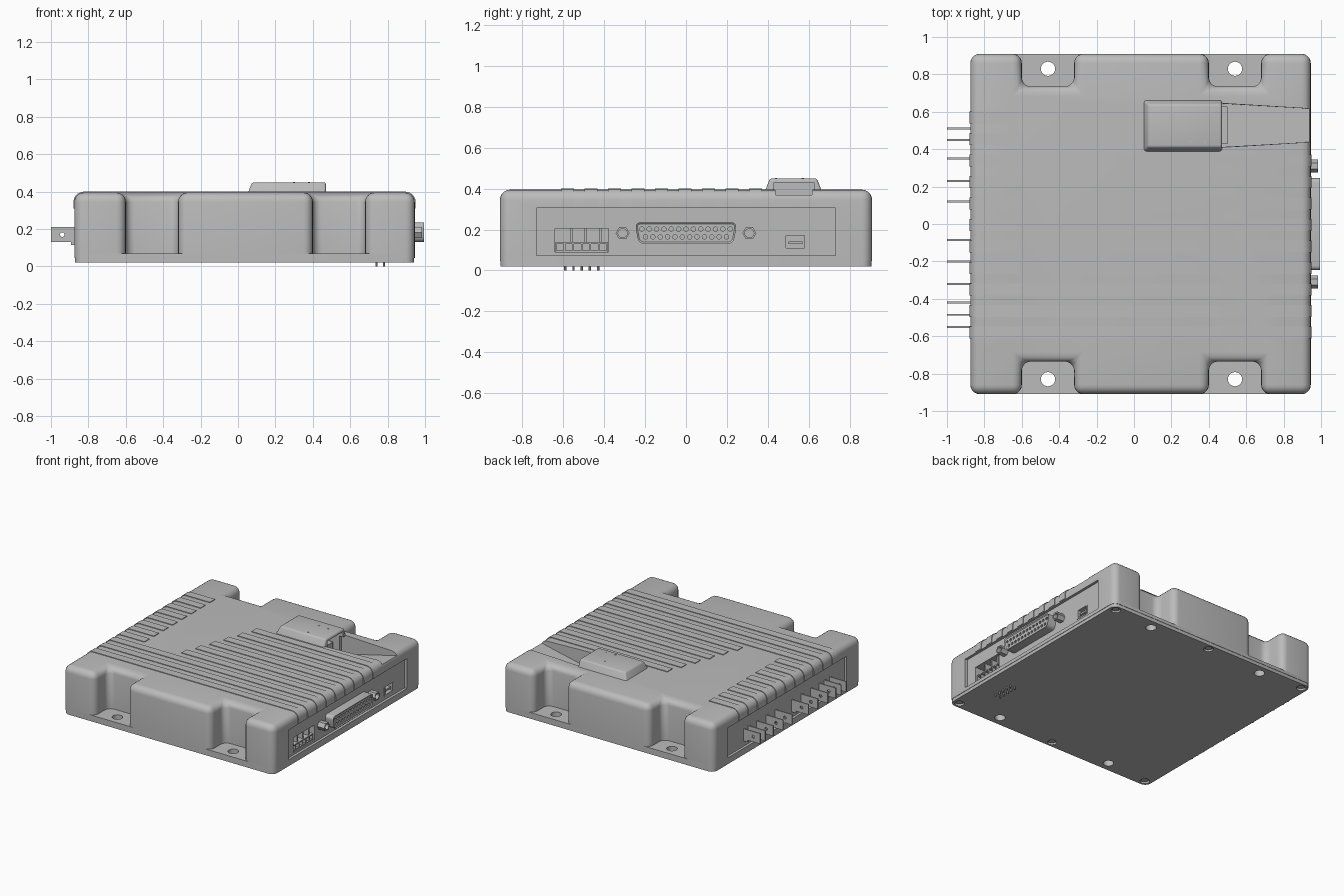
import bpy, bmesh, math
from mathutils import Matrix, Vector

cube = bpy.data.objects.get("Cube")
if cube:
    bpy.data.objects.remove(cube)

grey = bpy.data.materials.new("housing_grey")
grey.use_nodes = True
GREY = (0.5, 0.5, 0.5, 1)
grey.diffuse_color = GREY
grey.node_tree.nodes["Principled BSDF"].inputs["Base Color"].default_value = GREY


def finish(name, bm, smooth=False):
    bmesh.ops.recalc_face_normals(bm, faces=bm.faces)
    me = bpy.data.meshes.new(name)
    bm.to_mesh(me)
    bm.free()
    me.materials.append(grey)
    ob = bpy.data.objects.new(name, me)
    bpy.context.collection.objects.link(ob)
    if smooth:
        smooth_object(ob)
    return ob


def select(ob):
    bpy.ops.object.select_all(action='DESELECT')
    ob.select_set(True)
    bpy.context.view_layer.objects.active = ob


def smooth_object(ob):
    select(ob)
    bpy.ops.object.shade_smooth_by_angle(angle=math.radians(35))


def prism(bm, points, vec):
    """Extrude a closed loop of 3D points along vec."""
    face = bm.faces.new([bm.verts.new(p) for p in points])
    res = bmesh.ops.extrude_face_region(bm, geom=[face])
    moved = [g for g in res["geom"] if isinstance(g, bmesh.types.BMVert)]
    bmesh.ops.translate(bm, verts=moved, vec=vec)


def add_box(bm, x, y, z):
    c = Vector(((x[0] + x[1]) / 2, (y[0] + y[1]) / 2, (z[0] + z[1]) / 2))
    size = Matrix.Diagonal((x[1] - x[0], y[1] - y[0], z[1] - z[0], 1))
    bmesh.ops.create_cube(bm, size=1, matrix=Matrix.Translation(c) @ size)


def boxes(name, spans):
    bm = bmesh.new()
    for s in spans:
        add_box(bm, *s)
    return finish(name, bm)


def cylinders(name, centres, radius, depth, axis='Z', sides=24):
    turn = {'Z': Matrix(), 'X': Matrix.Rotation(math.pi / 2, 4, 'Y'),
            'Y': Matrix.Rotation(math.pi / 2, 4, 'X')}[axis]
    bm = bmesh.new()
    for c in centres:
        bmesh.ops.create_cone(bm, cap_ends=True, segments=sides, radius1=radius, radius2=radius,
                              depth=depth, matrix=Matrix.Translation(c) @ turn)
    return finish(name, bm, sides > 8)


def cut(targets, cutter):
    for ob in targets:
        mod = ob.modifiers.new("cut", 'BOOLEAN')
        mod.operation, mod.solver, mod.object = 'DIFFERENCE', 'EXACT', cutter
        select(ob)
        bpy.ops.object.modifier_apply(modifier=mod.name)
    bpy.data.objects.remove(cutter)


def slab(name, outline, z0, z1, radius, round_top):
    """Plan outline raised into a block with rounded upright and, if wanted, top edges."""
    bm = bmesh.new()
    prism(bm, [(x, y, z0) for x, y in outline], (0, 0, z1 - z0))
    edges = [e for e in bm.edges if abs(e.verts[0].co.z - e.verts[1].co.z) > 0.001
             or (round_top and min(v.co.z for v in e.verts) > z1 - 0.001)]
    bmesh.ops.bevel(bm, geom=edges, offset=radius, segments=5, profile=0.5, affect='EDGES')
    return finish(name, bm)


LEFT, RIGHT, HALF, TOP = -0.875, 0.945, 0.91, 0.395
MOUNT_X, MOUNT_Y = (-0.46, 0.54), 0.83

# Main housing with four mounting notches
front = [(LEFT, -HALF)]
for mx in MOUNT_X:
    front += [(mx - 0.14, -HALF), (mx - 0.14, -0.735), (mx + 0.14, -0.735), (mx + 0.14, -HALF)]
front.append((RIGHT, -HALF))
outline = front + [(x, -y) for x, y in reversed(front)]
housing = slab("housing", outline, 0.07, TOP, 0.05, True)


def rectangle(inset):
    a, b, h = LEFT + inset, RIGHT - inset, HALF - inset
    return [(a, -h), (b, -h), (b, h), (a, h)]


flange = slab("flange", rectangle(0), 0.045, 0.07, 0.05, False)
bottom = slab("bottom_plate", rectangle(0.003), 0.02, 0.045, 0.047, False)

# Mounting holes and bottom screw recesses
cut([flange, bottom], cylinders("hole_cutter", [(x, s * MOUNT_Y, 0.05) for x in MOUNT_X
                                               for s in (-1, 1)], 0.038, 0.2))
screws = [(x, s * 0.86, 0.02) for x in (-0.82, 0.035, 0.89) for s in (-1, 1)]
cut([bottom], cylinders("screw_cutter", screws, 0.034, 0.03))
cylinders("bottom_screws", [(x, y, 0.034) for x, y, z in screws], 0.024, 0.012)

# Recessed side panels
cut([housing], boxes("panel_cutter", [((RIGHT - 0.02, 1.1), (-0.73, 0.73), (0.072, 0.305)),
                                      ((-1.1, LEFT + 0.02), (-0.73, 0.73), (0.072, 0.305))]))
# Connector pockets
cut([housing], boxes("pocket_cutter", [((0.8, 1), (-0.64, -0.38), (0.09, 0.205)),
                                       ((0.85, 1), (0.48, 0.59), (0.1, 0.17))]))

# Top cover, cable channel and cavity
bm = bmesh.new()
add_box(bm, (0.05, 0.47), (0.385, 0.665), (0.385, 0.45))
for v in bm.verts:
    if v.co.z > 0.4:
        v.co.y += 0.025 if v.co.y < 0.5 else -0.025
        v.co.x += 0.025 if v.co.x < 0.2 else 0
bmesh.ops.bevel(bm, geom=[e for e in bm.edges if min(v.co.z for v in e.verts) > 0.4
                          or abs(e.verts[0].co.z - e.verts[1].co.z) > 0.03],
                offset=0.012, segments=3, profile=0.5, affect='EDGES')
cover = finish("top_cover", bm)
bm = bmesh.new()
prism(bm, [(0.44, 0.41, 0.24), (1, 0.41, 0.385), (1, 0.41, 0.6), (0.47, 0.41, 0.6),
           (0.47, 0.41, 0.39), (0.44, 0.41, 0.39)], (0, 0.235, 0))
for v in bm.verts:
    if v.co.x > 0.9:
        v.co.y += 0.032 if v.co.y < 0.5 else -0.032
cut([housing], finish("channel_cutter", bm))
cut([housing, cover], boxes("cavity_cutter", [((0.1, 0.5), (0.43, 0.625), (0.24, 0.43))]))
boxes("cavity_connector", [((0.1, 0.4), (0.46, 0.6), (0.25, 0.34))])
cylinders("cover_dimples", [(x, y, 0.45) for x in (0.3, 0.38) for y in (0.44, 0.57)],
          0.006, 0.004, sides=8)
for ob in (housing, flange, bottom, cover):
    smooth_object(ob)


def rib(bm, y, end, side):
    """Thin raised strip from x=end to the side, wrapped over the rounded edge."""
    edge = RIGHT if side > 0 else LEFT
    r, t = 0.05, 0.005
    centre = edge - side * r
    arc = [(math.sin(i * math.pi / 10), math.cos(i * math.pi / 10)) for i in range(6)]
    outer = [(centre + side * (r + t) * s, TOP - r + (r + t) * c) for s, c in arc]
    inner = [(centre + side * (r - t) * s, TOP - r + (r - t) * c) for s, c in arc]
    loop = [(end, TOP + t)] + outer + [(edge + side * t, 0.31), (edge - side * t, 0.31)]
    loop += inner[::-1] + [(end, TOP - t)]
    prism(bm, [(x, y - 0.032, z) for x, z in loop], (0, 0.064, 0))


# Cooling ribs: full length near the front, split around a plain middle
bm = bmesh.new()
for i in range(11):
    y = -0.58 + i * 0.115
    whole = i < 3
    rib(bm, y, 0 if whole else -0.62, -1)
    if y < 0.36:
        rib(bm, y, 0 if whole else -0.3 + 0.04 * (i - 3), 1)
finish("cooling_ribs", bm, True)

# Blade terminals on the left wall
rows = (0.51, 0.45, 0.35, 0.23, 0.12, -0.085, -0.2, -0.32, -0.42, -0.485, -0.55)
blades = boxes("blade_terminals", [((-1, -0.85), (y - 0.005, y + 0.005), (0.13, 0.21)) for y in rows])
cut([blades], cylinders("blade_hole_cutter", [(-0.94, 0, 0.17)], 0.012, 2, 'Y', 16))
boxes("blade_feet", [((-0.892, -0.85), (y - 0.005, y + 0.005), (0.115, 0.13)) for y in rows])

# Wide pin connector with hex posts
bm = bmesh.new()
prism(bm, [(0.9, -0.232, 0.13), (0.9, 0.232, 0.13), (0.9, 0.25, 0.235), (0.9, -0.25, 0.235)], (0.095, 0, 0))
bmesh.ops.bevel(bm, geom=[e for e in bm.edges if abs(e.verts[0].co.x - e.verts[1].co.x) > 0.05],
                offset=0.028, segments=4, profile=0.5, affect='EDGES')
bm.faces.ensure_lookup_table()
cap = max(bm.faces, key=lambda f: f.calc_center_median().x)
bmesh.ops.inset_region(bm, faces=[cap], thickness=0.008, depth=0)
bmesh.ops.translate(bm, verts=cap.verts, vec=(-0.006, 0, 0))
plug = finish("pin_connector", bm)
pins = [(0.99, (i - 6) * 0.036, 0.202) for i in range(13)]
pins += [(0.99, (i - 5.5) * 0.036, 0.164) for i in range(12)]
cut([plug], cylinders("pin_cutter", pins, 0.011, 0.04, 'X', 10))
smooth_object(plug)
posts = cylinders("hex_posts", [(0.945, s * 0.31, 0.182) for s in (-1, 1)], 0.034, 0.08, 'X', 6)
cut([posts], cylinders("post_cutter", [(0.985, s * 0.31, 0.182) for s in (-1, 1)], 0.022, 0.06, 'X', 16))

# Power socket: row of six cells with latch ribs above
cells = boxes("power_socket", [((0.8, 0.915), (-0.638, -0.382), (0.09, 0.138))])
cut([cells], boxes("cell_cutter", [((0.87, 1), (-0.632 + i * 0.042, -0.598 + i * 0.042), (0.098, 0.13))
                                   for i in range(6)]))
boxes("power_socket_latches", [((0.8, 0.905), (y - 0.006, y + 0.006), (0.138, 0.205))
                               for y in (-0.56, -0.49, -0.42)])

# Small data socket
boxes("data_socket", [((0.85, 0.92), (0.5, 0.57), (0.128, 0.142)),
                      ((0.85, 0.928), (0.48, 0.49), (0.1, 0.17)),
                      ((0.85, 0.928), (0.58, 0.59), (0.1, 0.17)),
                      ((0.85, 0.928), (0.48, 0.59), (0.1, 0.11))])

# Solder pins under the board
cylinders("solder_pins", [(x, -0.59 + i * 0.04, 0.015) for x in (0.74, 0.78) for i in range(5)],
          0.006, 0.03, sides=8)
